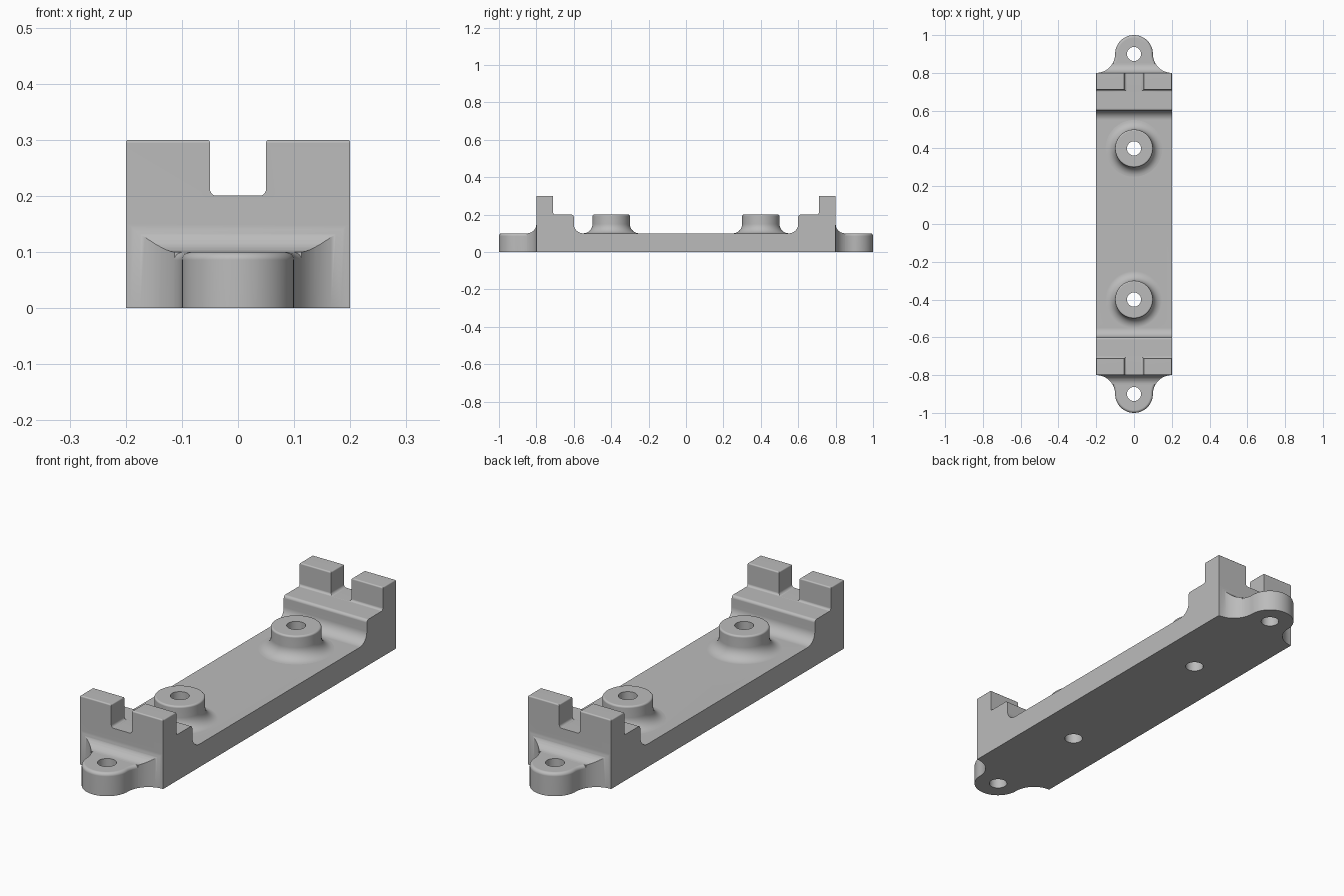
import bpy, bmesh, math
from mathutils import Vector, Matrix

cube = bpy.data.objects.get("Cube")
if cube:
    bpy.data.objects.remove(cube, do_unlink=True)

GREY = (0.5, 0.5, 0.5, 1.0)
mat = bpy.data.materials.new("plain grey")
mat.use_nodes = True
mat.diffuse_color = GREY
mat.node_tree.nodes["Principled BSDF"].inputs["Base Color"].default_value = GREY

HOLE_R = 0.0375
TAB_Y, TAB_R, TAB_START = 0.9, 0.1, 0.85


def finish(bm, name):
    """Turn a bmesh into an object with the shared material."""
    bmesh.ops.recalc_face_normals(bm, faces=bm.faces[:])
    me = bpy.data.meshes.new(name)
    bm.to_mesh(me)
    bm.free()
    me.materials.append(mat)
    ob = bpy.data.objects.new(name, me)
    bpy.context.scene.collection.objects.link(ob)
    return ob


def rounded(points, seg=8):
    """Polygon of (a, b, radius) corners with each corner replaced by an arc."""
    out = []
    n = len(points)
    for i, (a, b, r) in enumerate(points):
        p = Vector((a, b))
        arc = [p]
        if r:
            u = (Vector(points[i - 1][:2]) - p).normalized()
            v = (Vector(points[(i + 1) % n][:2]) - p).normalized()
            half = u.angle(v) / 2
            c = p + (u + v).normalized() * r / math.sin(half)
            s = p + u * r / math.tan(half) - c
            e = p + v * r / math.tan(half) - c
            turn = math.atan2(s.x * e.y - s.y * e.x, s.dot(e))
            arc = [c + Matrix.Rotation(turn * k / seg, 2) @ s for k in range(seg + 1)]
        for q in arc:
            if not out or (q - out[-1]).length > 1e-5:
                out.append(q)
    return out


def loft(name, rings):
    """Solid through stacked rings of equal point count."""
    bm = bmesh.new()
    rows = [[bm.verts.new(p) for p in ring] for ring in rings]
    n = len(rows[0])
    for lo, hi in zip(rows, rows[1:]):
        for i in range(n):
            j = (i + 1) % n
            bm.faces.new((lo[i], lo[j], hi[j], hi[i]))
    bm.faces.new(rows[0][::-1])
    bm.faces.new(rows[-1])
    return finish(bm, name)


def prism(name, poly, place, lo, hi):
    return loft(name, [[place(a, b, t) for a, b in poly] for t in (lo, hi)])


def circle(r, y, z, n=64):
    return [(r * math.cos(math.tau * k / n), y + r * math.sin(math.tau * k / n), z)
            for k in range(n)]


def boolean(ob, tool, operation):
    mod = ob.modifiers.new("cut", 'BOOLEAN')
    mod.operation = operation
    mod.solver = 'EXACT'
    mod.object = tool
    bpy.context.view_layer.objects.active = ob
    bpy.ops.object.modifier_apply(modifier=mod.name)
    bpy.data.objects.remove(tool, do_unlink=True)


def drill(ob, y):
    boolean(ob, loft("drill", [circle(HOLE_R, y, z, 48) for z in (-0.1, 0.4)]), 'DIFFERENCE')


def mirror_half(half):
    return half + [(-a, *rest) for a, *rest in reversed(half)]


# Base with end blocks: side profile
side = mirror_half([
    (TAB_START, -0.05, 0), (TAB_START, 0.1, 0), (0.8, 0.1, 0.05), (0.8, 0.3, 0.006),
    (0.71, 0.3, 0.006), (0.71, 0.2, 0.01), (0.6, 0.2, 0.012), (0.6, 0.1, 0.05)])
body = prism("base_with_end_blocks", rounded(side), lambda a, b, t: (t, a, b), -0.3, 0.3)

# Front silhouette with the central slot between the prongs
front = mirror_half([(0.2, 0, 0), (0.2, 0.3, 0.005), (0.05, 0.3, 0.005), (0.05, 0.2004, 0.012)])
boolean(body, prism("front_shape", rounded(front), lambda a, b, t: (a, t, b), -1, 1), 'INTERSECT')

# Plan outline whose concave corners lead into the tabs
quarter = [(0.25, 0.79)] + [
    (0.2 + TAB_R * math.cos(math.radians(d)), TAB_Y + TAB_R * math.sin(math.radians(d)))
    for d in range(280, 179, -5)]
upper = mirror_half(quarter)
plan = upper + [(-x, -y) for x, y in upper]
boolean(body, prism("plan_shape", plan, lambda a, b, t: (a, b, t), -0.1, 0.4), 'INTERSECT')

# Screw bosses with flared feet
boss_profile = rounded([(0, 0.05, 0), (0.15, 0.05, 0), (0.15, 0.1, 0), (0.1, 0.1, 0.05),
                        (0.1, 0.2, 0.008), (0, 0.2, 0)])[1:-1]
for y in (-0.4, 0.4):
    boolean(body, loft("boss", [circle(r, y, z) for r, z in boss_profile]), 'UNION')
    drill(body, y)


# End tabs: round ear with softened top edge
def tab_ring(z, inset, s):
    r = TAB_R + inset
    start = math.pi + math.asin((TAB_Y - TAB_START) / r)
    half = []
    for k in range(7):
        a = start + (math.pi - start) * k / 6
        half.append((0.2 + r * math.cos(a), TAB_Y + r * math.sin(a)))
    for k in range(1, 19):
        a = math.pi / 2 * k / 18
        half.append(((TAB_R - inset) * math.cos(a), TAB_Y + (TAB_R - inset) * math.sin(a)))
    ring = half + [(-x, y) for x, y in half[-2::-1]]
    return [(x, s * y, z) for x, y in ring]


parts = [body]
EDGE = 0.014
for name, s in (("front_tab", -1), ("back_tab", 1)):
    rings = [tab_ring(0, 0, s)]
    for k in range(7):
        a = math.pi / 2 * k / 6
        rings.append(tab_ring(0.1 - EDGE + EDGE * math.sin(a), EDGE * (1 - math.cos(a)), s))
    tab = loft(name, rings)
    drill(tab, s * TAB_Y)
    parts.append(tab)

# Smooth curved surfaces, keep hard edges crisp
bpy.ops.object.select_all(action='DESELECT')
for ob in parts:
    ob.select_set(True)
bpy.context.view_layer.objects.active = body
bpy.ops.object.shade_smooth_by_angle(angle=math.radians(30))
for ob in parts:
    mod = ob.modifiers.new("flat_shading", 'WEIGHTED_NORMAL')
    mod.keep_sharp = True
